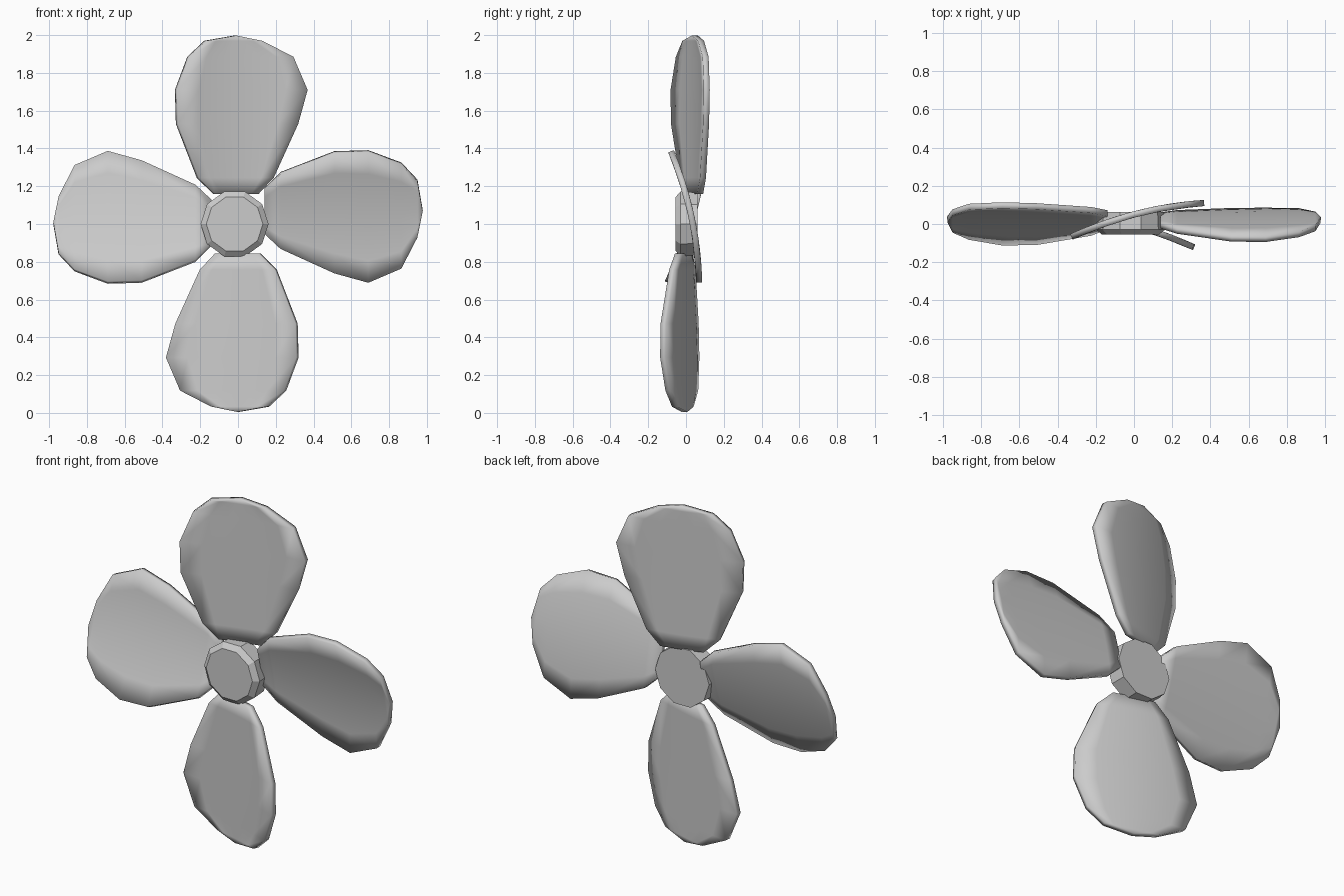
import bpy
import bmesh
import math
from mathutils import Matrix, Vector

cube = bpy.data.objects.get("Cube")
if cube:
    bpy.data.objects.remove(cube, do_unlink=True)

metal = bpy.data.materials.new("plain_grey")
metal.use_nodes = True
grey = (0.6, 0.6, 0.6, 1.0)
metal.diffuse_color = grey
metal.node_tree.nodes["Principled BSDF"].inputs["Base Color"].default_value = grey


def add_object(name, bm):
    bmesh.ops.recalc_face_normals(bm, faces=bm.faces)
    mesh = bpy.data.meshes.new(name)
    bm.to_mesh(mesh)
    bm.free()
    mesh.materials.append(metal)
    obj = bpy.data.objects.new(name, mesh)
    bpy.context.collection.objects.link(obj)
    return obj


def smooth(obj):
    bpy.ops.object.select_all(action="DESELECT")
    obj.select_set(True)
    bpy.context.view_layer.objects.active = obj
    bpy.ops.object.shade_smooth_by_angle(angle=math.radians(30))


# Hub: ten-sided drum with a chamfered front rim
def make_hub():
    bm = bmesh.new()
    sides = 10
    rings = []
    for radius, y in ((0.15, -0.055), (0.18, -0.03), (0.175, 0.062)):
        rings.append([bm.verts.new((-0.018 + radius * math.cos(math.tau * i / sides), y,
                                    1.0 + radius * math.sin(math.tau * i / sides)))
                      for i in range(sides)])
    for a, b in zip(rings, rings[1:]):
        for i in range(sides):
            j = (i + 1) % sides
            bm.faces.new((a[i], a[j], b[j], b[i]))
    bm.faces.new(rings[0])
    bm.faces.new(rings[-1])
    add_object("hub", bm)


# Blade outline: distance from the axis, left edge, right edge
OUTLINE = ((0.16, -0.12, 0.115), (0.245, -0.205, 0.195), (0.53, -0.315, 0.325),
           (0.71, -0.32, 0.375), (0.885, -0.255, 0.30), (0.97, -0.165, 0.135),
           (0.998, -0.005, -0.005))
COLUMNS = 6


# Blade: pitched, cupped sheet with an even thickness
def make_blade(name, angle, centre, pitch):
    bm = bmesh.new()
    rows = []
    for reach, left, right in OUTLINE:
        row = []
        for i in range(COLUMNS + 1):
            x = left + (right - left) * i / COLUMNS
            y = 0.048 + pitch * 0.27 * x - 0.28 * x * x
            row.append(bm.verts.new((x, y, reach)))
        rows.append(row)
    for a, b in zip(rows, rows[1:]):
        for i in range(COLUMNS):
            bm.faces.new((a[i], a[i + 1], b[i + 1], b[i]))
    bmesh.ops.remove_doubles(bm, verts=bm.verts, dist=0.0005)
    turn = Matrix.Rotation(math.radians(angle), 4, "Y")
    bmesh.ops.transform(bm, matrix=Matrix.Translation(Vector(centre)) @ turn, verts=bm.verts)
    blade = add_object(name, bm)
    solid = blade.modifiers.new("thickness", "SOLIDIFY")
    solid.thickness = 0.032
    solid.offset = 0
    smooth(blade)


make_hub()
make_blade("top_blade", 0, (-0.008, 0.0, 1.0), 1.0)
make_blade("left_blade", 90, (-0.02, -0.025, 1.065), 0.85)
make_blade("bottom_blade", 180, (-0.005, -0.055, 1.003), 1.0)
make_blade("right_blade", 270, (0.02, -0.022, 1.01), 1.1)
